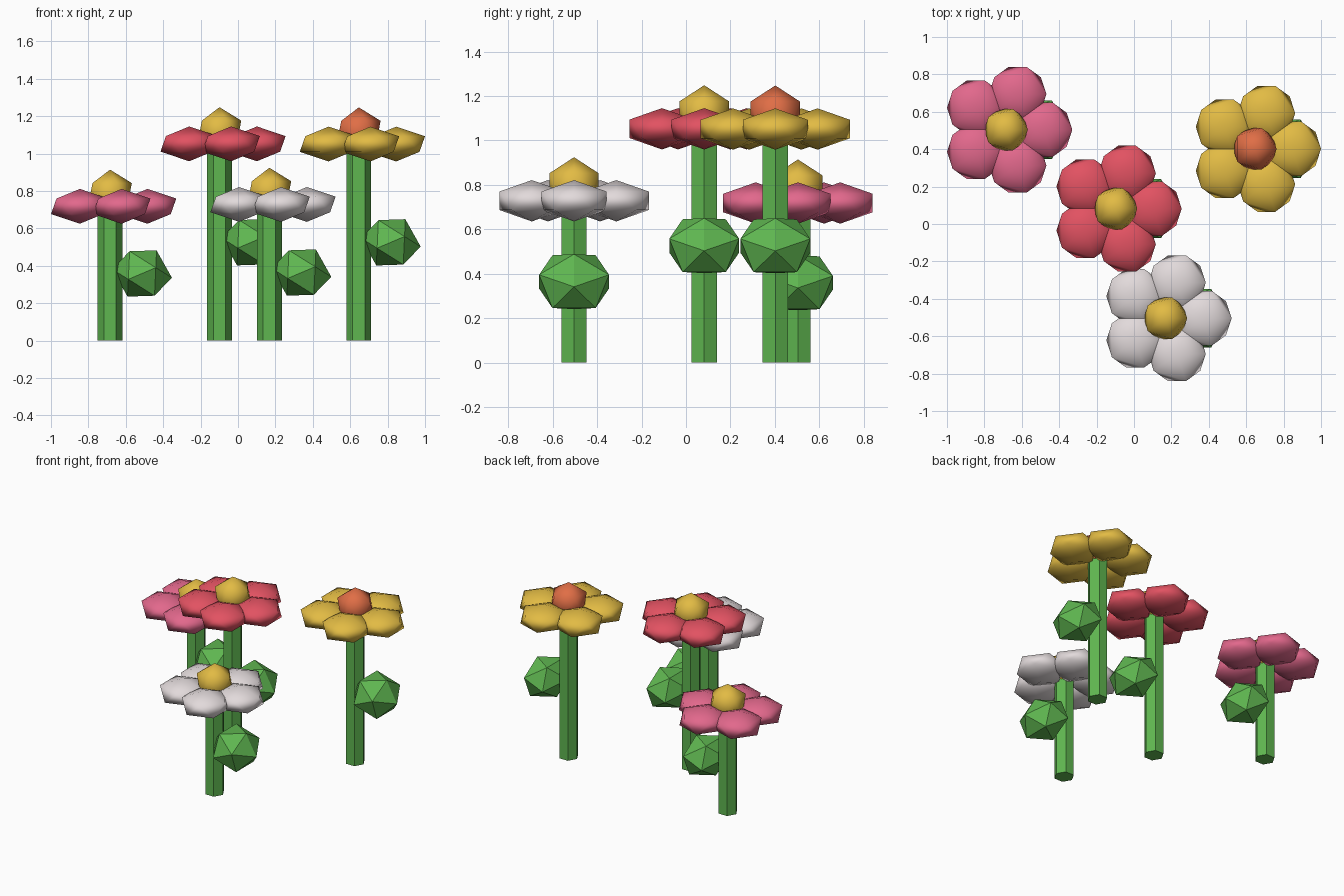
import bpy, math

if "Cube" in bpy.data.objects:
    bpy.data.objects.remove(bpy.data.objects["Cube"])


def material(name, r, g, b):
    lin = [((c / 255 + 0.055) / 1.055) ** 2.4 for c in (r, g, b)]
    m = bpy.data.materials.new(name)
    m.diffuse_color = (*lin, 1)
    m.use_nodes = True
    m.node_tree.nodes["Principled BSDF"].inputs["Base Color"].default_value = m.diffuse_color
    return m


GREEN = material("leaf green", 95, 182, 80)
PINK = material("pink", 226, 104, 140)
RED = material("red", 226, 82, 98)
WHITE = material("white", 226, 218, 219)
YELLOW = material("yellow", 226, 187, 68)
ORANGE = material("orange", 224, 110, 70)


def finish(name, mat, smooth):
    ob = bpy.context.object
    ob.name = name
    ob.data.materials.append(mat)
    if smooth:
        bpy.ops.object.shade_smooth()
    return ob


def blob(name, loc, scale, mat, tilt=0.0, smooth=True):
    # low-poly icosahedron stretched to an ellipsoid
    bpy.ops.mesh.primitive_ico_sphere_add(subdivisions=1, radius=1, location=loc,
                                          rotation=(0, tilt, 0))
    bpy.context.object.scale = scale
    return finish(name, mat, smooth)


def flower(label, x, y, h, petal_mat, heart_mat):
    # hexagonal stem with a corner towards +x
    bpy.ops.mesh.primitive_cylinder_add(vertices=6, radius=0.066, depth=h,
                                        location=(x, y, h / 2),
                                        rotation=(0, 0, math.radians(30)))
    finish(label + "_stem", GREEN, False)
    # faceted leaf half way up the stem
    blob(label + "_leaf", (x + 0.171, y, h / 2), (0.165, 0.185, 0.146), GREEN,
         tilt=0.56, smooth=False)
    # ring of five petals
    for i in range(5):
        a = math.tau * i / 5
        blob(f"{label}_petal_{i + 1}",
             (x + 0.2 * math.cos(a), y + 0.2 * math.sin(a), h),
             (0.172, 0.172, 0.093), petal_mat)
    # flower heart
    blob(label + "_heart", (x, y, h + 0.066), (0.13, 0.13, 0.13), heart_mat)


flower("pink_flower", -0.684, 0.504, 0.718, PINK, YELLOW)
flower("red_flower", -0.099, 0.082, 1.052, RED, YELLOW)
flower("white_flower", 0.168, -0.504, 0.728, WHITE, YELLOW)
flower("yellow_flower", 0.646, 0.402, 1.051, YELLOW, ORANGE)
